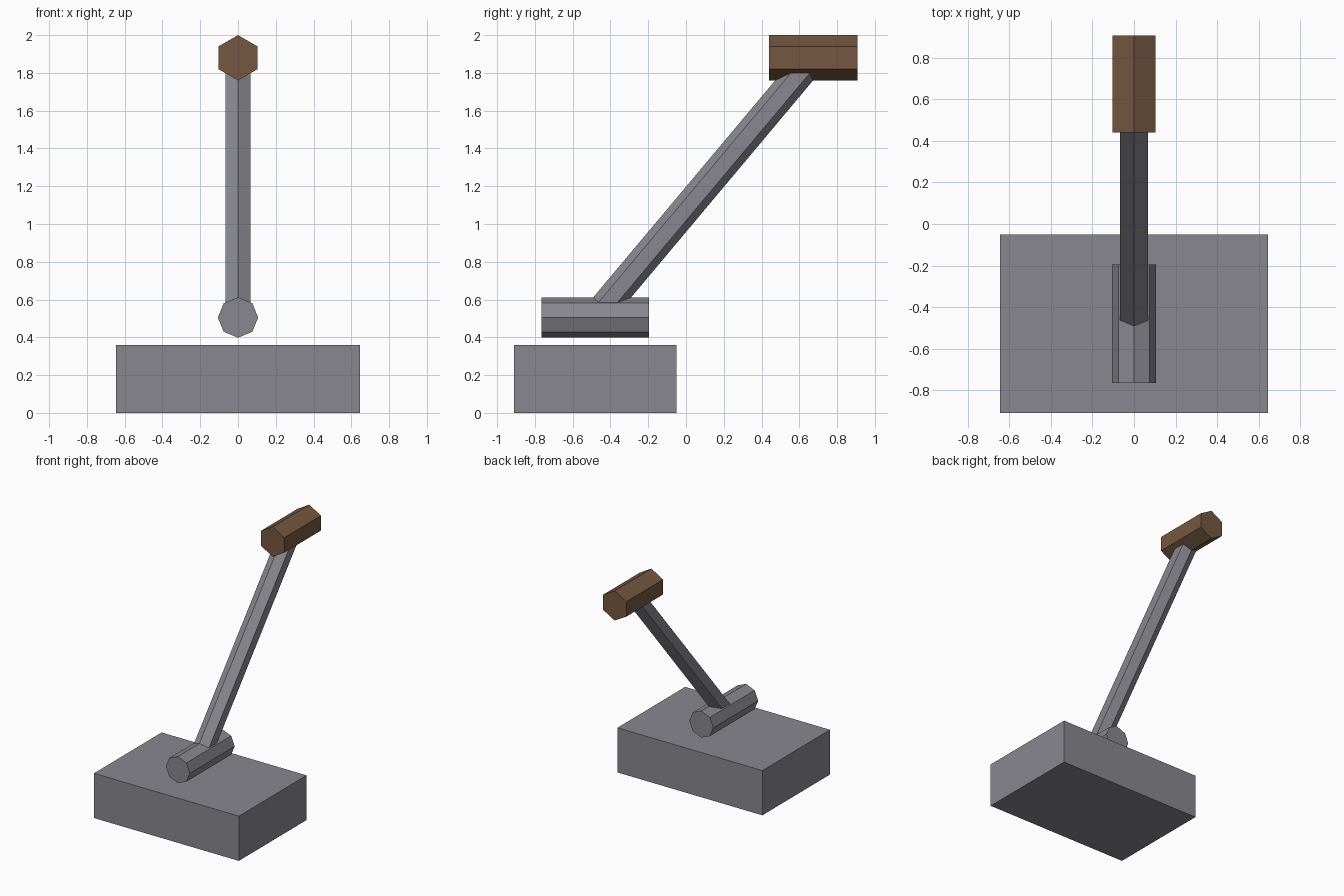
import bpy, bmesh, math
from mathutils import Vector

if "Cube" in bpy.data.objects:
    bpy.data.objects.remove(bpy.data.objects["Cube"])

X = Vector((1, 0, 0))


def material(name, colour):
    mat = bpy.data.materials.new(name)
    mat.diffuse_color = (*colour, 1)
    mat.use_nodes = True
    mat.node_tree.nodes["Principled BSDF"].inputs["Base Color"].default_value = mat.diffuse_color
    return mat


def finish(name, bm, mat):
    bmesh.ops.recalc_face_normals(bm, faces=bm.faces[:])
    mesh = bpy.data.meshes.new(name)
    bm.to_mesh(mesh)
    bm.free()
    mesh.materials.append(mat)
    obj = bpy.data.objects.new(name, mesh)
    bpy.context.collection.objects.link(obj)
    return obj


def prism(name, start, end, radius, sides, mat):
    """Regular prism between two points, with one corner in the x = 0 plane."""
    start, end = Vector(start), Vector(end)
    up = (end - start).normalized().cross(X)
    bm = bmesh.new()
    rings = []
    for centre in (start, end):
        ring = []
        for i in range(sides):
            a = math.tau * i / sides
            ring.append(bm.verts.new(centre + radius * (math.cos(a) * up + math.sin(a) * X)))
        rings.append(ring)
        bm.faces.new(ring)
    a, b = rings
    for i in range(sides):
        j = (i + 1) % sides
        bm.faces.new((a[i], a[j], b[j], b[i]))
    return finish(name, bm, mat)


wood = material("brown_grip", (0.18, 0.097, 0.053))
stone = material("dark_grey", (0.25, 0.245, 0.275))

# Base block
bm = bmesh.new()
bmesh.ops.create_cube(bm, size=1)
bmesh.ops.scale(bm, vec=(1.29, 0.86, 0.36), verts=bm.verts)
bmesh.ops.translate(bm, vec=(0, -0.48, 0.18), verts=bm.verts)
finish("base_block", bm, stone)

# Octagonal pivot, floating just above the base
prism("pivot", (0, -0.765, 0.505), (0, -0.195, 0.505), 0.107, 8, stone)

# Slanted hexagonal arm from pivot centre to grip centre
prism("lever_arm", (0, -0.48, 0.505), (0, 0.673, 1.88), 0.077, 6, stone)

# Hexagonal grip
prism("grip", (0, 0.44, 1.88), (0, 0.907, 1.88), 0.12, 6, wood)
